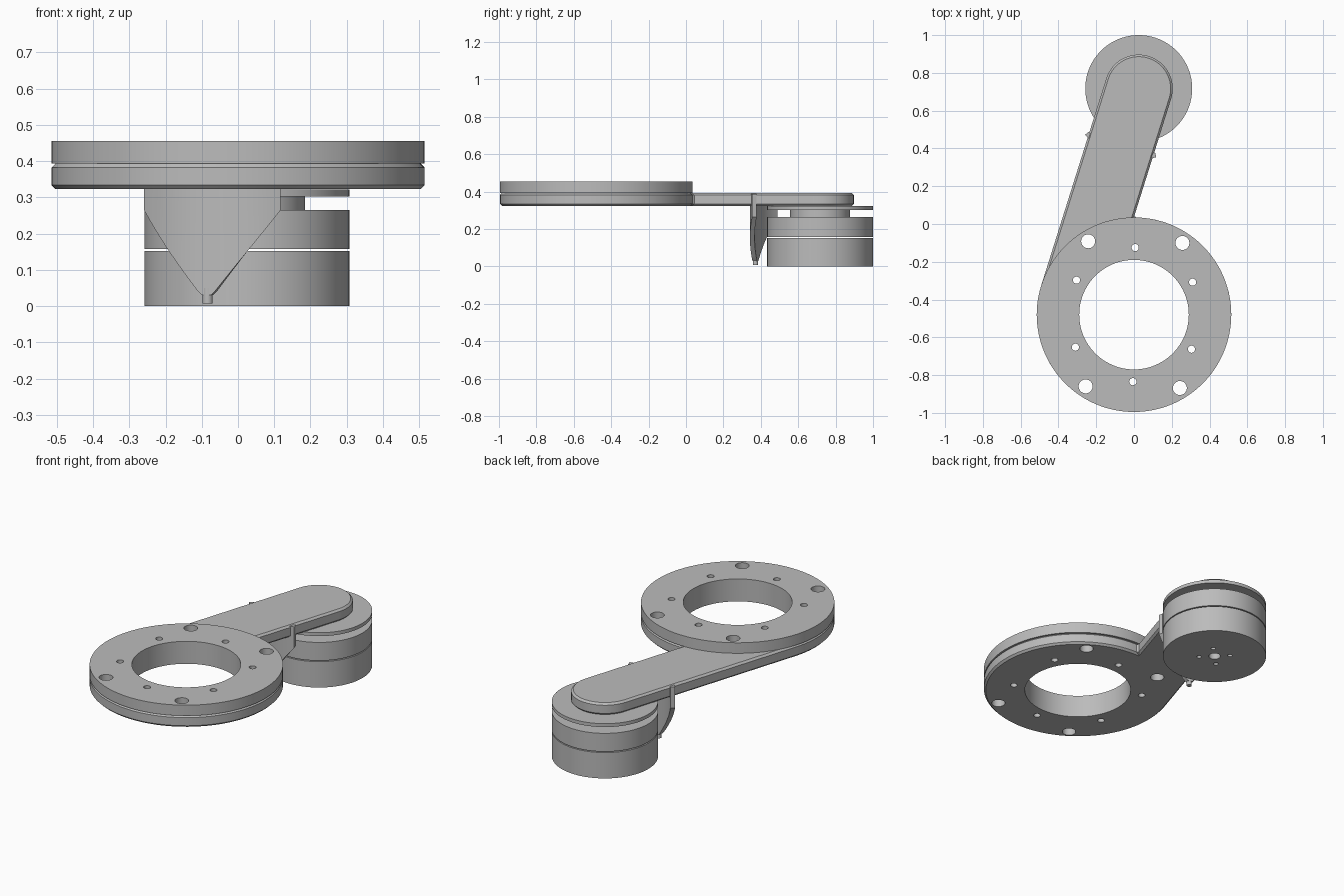
import bpy, bmesh, math
from math import sin, cos, radians, pi, sqrt
from mathutils import Vector

cube = bpy.data.objects.get("Cube")
if cube:
    bpy.data.objects.remove(cube, do_unlink=True)

# Single flat grey
grey = bpy.data.materials.new("plain grey")
grey.use_nodes = True
colour = (0.5, 0.5, 0.5, 1)
grey.diffuse_color = colour
grey.node_tree.nodes["Principled BSDF"].inputs["Base Color"].default_value = colour

# Arm frame: "along" runs from the ring centre to the motor, "side" across it
RING = Vector((0, -0.48))
MOTOR = Vector((0.025, 0.717))
ALONG = Vector((0.3, 0.954)).normalized()
SIDE = Vector((-ALONG.y, ALONG.x))
RING_R, ARM_R, MOTOR_R = 0.515, 0.18, 0.283


def circle(centre, radius, count=96):
    return [centre + radius * Vector((cos(2 * pi * i / count), sin(2 * pi * i / count)))
            for i in range(count)]


def add_prism(bm, points, z0, z1):
    low = [bm.verts.new((p.x, p.y, z0)) for p in points]
    high = [bm.verts.new((p.x, p.y, z1)) for p in points]
    bm.faces.new(low[::-1])
    bm.faces.new(high)
    for i in range(len(points)):
        j = (i + 1) % len(points)
        bm.faces.new((low[i], low[j], high[j], high[i]))


def make_object(name, bm):
    bmesh.ops.recalc_face_normals(bm, faces=bm.faces)
    mesh = bpy.data.meshes.new(name)
    bm.to_mesh(mesh)
    bm.free()
    mesh.materials.append(grey)
    obj = bpy.data.objects.new(name, mesh)
    bpy.context.collection.objects.link(obj)
    return obj


def prisms(name, *parts):
    bm = bmesh.new()
    for part in parts:
        add_prism(bm, *part)
    return make_object(name, bm)


def finish(obj, cutter=None, bevel=0):
    if bevel:
        mod = obj.modifiers.new("chamfer", 'BEVEL')
        mod.width, mod.segments = bevel, 1
        mod.limit_method, mod.angle_limit = 'ANGLE', radians(80)
    if cutter:
        mod = obj.modifiers.new("holes", 'BOOLEAN')
        mod.operation, mod.solver, mod.object = 'DIFFERENCE', 'EXACT', cutter
    bpy.ops.object.select_all(action='DESELECT')
    obj.select_set(True)
    bpy.context.view_layer.objects.active = obj
    if obj.modifiers:
        bpy.ops.object.convert(target='MESH')
    bpy.ops.object.shade_smooth_by_angle(angle=radians(30))


# Cutter for the ring bore, four large holes and six small holes
holes = [(circle(RING, 0.29), 0.2, 0.6)]
for angle in (56, 122, 236, 302):
    a = radians(angle)
    holes.append((circle(RING + 0.458 * Vector((cos(a), sin(a))), 0.037, 32), 0.2, 0.6))
for k in range(6):
    a = radians(29 + 60 * k)
    holes.append((circle(RING + 0.355 * Vector((cos(a), sin(a))), 0.019, 24), 0.2, 0.6))
ring_cutter = prisms("ring_hole_cutter", *holes)

# Lower ring and arm as one chamfered plate
mid = (MOTOR - RING).dot(SIDE)
inner = mid - ARM_R
start = math.atan2(SIDE.y, SIDE.x)
sweep = 2 * pi - math.acos(inner / RING_R)
outline = [RING + RING_R * Vector((cos(start + sweep * i / 90), sin(start + sweep * i / 90)))
           for i in range(91)]
for i in range(33):
    a = pi * i / 32
    outline.append(MOTOR + ARM_R * (ALONG * sin(a) - SIDE * cos(a)))
arm_plate = prisms("arm_and_lower_ring", (outline, 0.323, 0.393))
finish(arm_plate, ring_cutter, 0.011)

# Upper ring
upper_ring = prisms("upper_ring", (circle(RING, RING_R, 128), 0.393, 0.455))
finish(upper_ring, ring_cutter)

# Motor: lower can with mounting holes, upper can, hub and top plate
bores = [(circle(MOTOR, 0.032, 32), -0.1, 0.1)]
for k in range(4):
    a = radians(45 + 90 * k)
    bores.append((circle(MOTOR + 0.085 * Vector((cos(a), sin(a))), 0.013, 20), -0.1, 0.05))
motor_cutter = prisms("motor_hole_cutter", *bores)
finish(prisms("motor_lower_can", (circle(MOTOR, MOTOR_R), 0, 0.152)), motor_cutter)
finish(prisms("motor_upper_can", (circle(MOTOR, MOTOR_R), 0.158, 0.265)))
finish(prisms("motor_hub", (circle(MOTOR, 0.16, 64), 0.26, 0.305)))
finish(prisms("motor_top_plate", (circle(MOTOR, MOTOR_R), 0.302, 0.322)))


# Curved V-shaped guard hanging from the arm around the motor
def guard_point(radius, angle):
    return MOTOR - ALONG * radius * cos(angle) + SIDE * radius * sin(angle)


bm = bmesh.new()
sections = []
EDGE, TIP = radians(31.8), radians(2.4)
for i in range(-16, 17):
    angle = EDGE * i / 16
    bottom = 0.03 + 0.235 * max(0, abs(angle) - TIP) / (EDGE - TIP)
    section = []
    for radius, z in ((0.35, bottom), (0.375, bottom), (0.375, 0.388), (0.35, 0.388)):
        p = guard_point(radius, angle)
        section.append(bm.verts.new((p.x, p.y, z)))
    sections.append(section)
for s, t in zip(sections, sections[1:]):
    for k in range(4):
        m = (k + 1) % 4
        bm.faces.new((s[k], s[m], t[m], t[k]))
bm.faces.new(sections[0])
bm.faces.new(sections[-1])
finish(make_object("curved_guard", bm))

# Small pin at the guard tip
finish(prisms("guard_tip_pin", (circle(guard_point(0.3625, 0), 0.014, 24), 0.007, 0.05)))

for cutter in (ring_cutter, motor_cutter):
    bpy.data.objects.remove(cutter, do_unlink=True)
